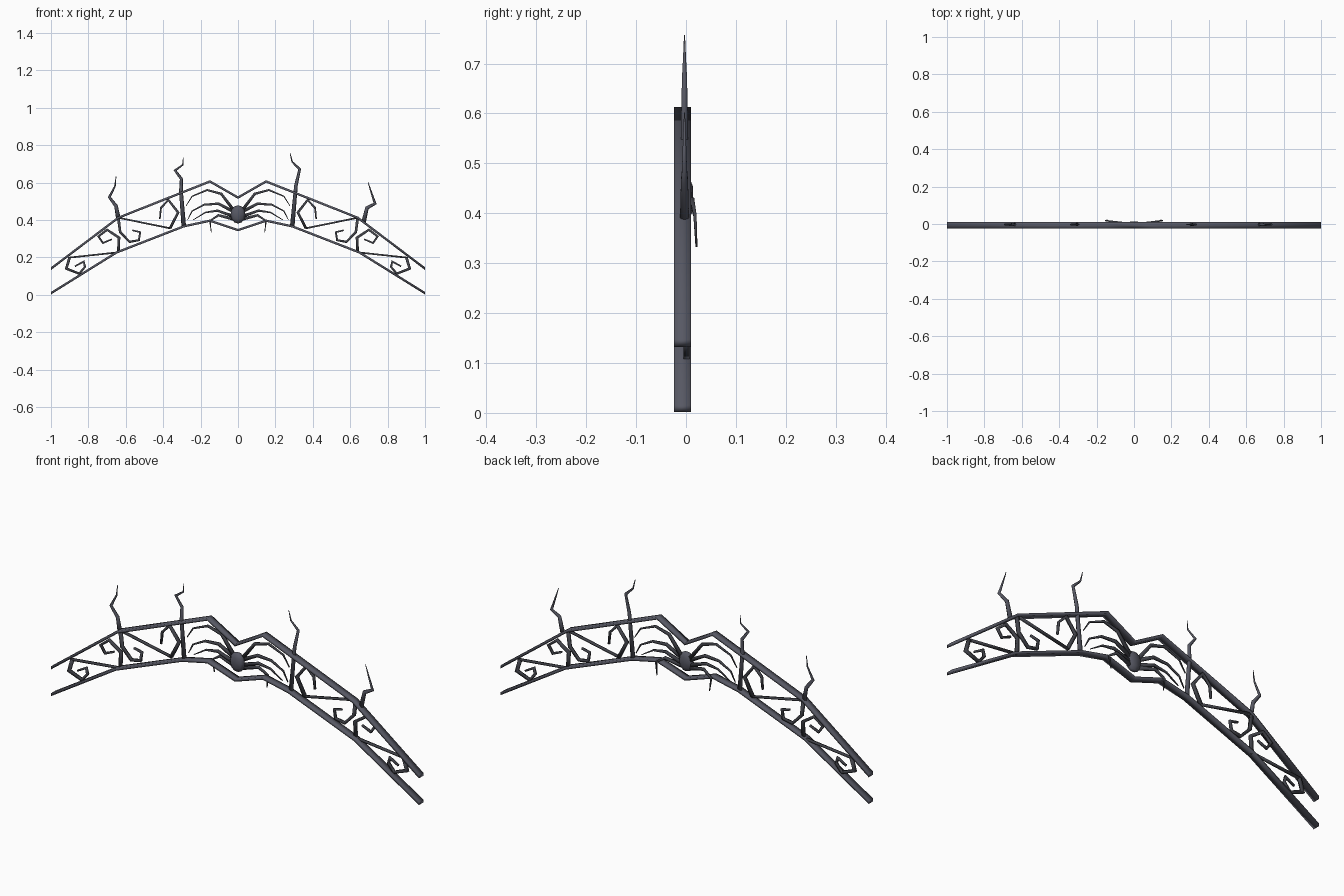
import bpy, bmesh, math
from mathutils import Vector

if "Cube" in bpy.data.objects:
    bpy.data.objects.remove(bpy.data.objects["Cube"])


def material(name, col):
    m = bpy.data.materials.new(name)
    m.diffuse_color = (*col, 1)
    m.use_nodes = True
    m.node_tree.nodes["Principled BSDF"].inputs["Base Color"].default_value = m.diffuse_color
    return m


IRON = material("blue grey iron", (0.095, 0.098, 0.126))
DARK = material("dark iron", (0.055, 0.057, 0.069))


def finish(name, bm, mat):
    bmesh.ops.recalc_face_normals(bm, faces=bm.faces)
    for f in bm.faces:
        f.smooth = True
    me = bpy.data.meshes.new(name)
    bm.to_mesh(me)
    bm.free()
    me.materials.append(mat)
    ob = bpy.data.objects.new(name, me)
    bpy.context.collection.objects.link(ob)
    return ob


def bar(name, pts, widths, depths, mat, y=0.0, sides=4, upright_ends=False):
    """Sweep a mitred section along (x, z[, y]) points; width in xz, depth in y."""
    bm = bmesh.new()
    n = len(pts)
    P = [Vector((p[0], p[1])) for p in pts]
    Y = [p[2] if len(p) > 2 else y for p in pts]
    rings = []
    for i in range(n):
        a = (P[i] - P[i - 1]).normalized() if i else (P[1] - P[0]).normalized()
        b = (P[i + 1] - P[i]).normalized() if i < n - 1 else a
        t = (a + b).normalized()
        nrm = Vector((-t.y, t.x))
        k = 1 / max(0.6, a.dot(t))
        if upright_ends and i in (0, n - 1):
            k = 1 / abs(t.x)
            nrm = Vector((0, 1))
        f = i / (n - 1)
        w = widths[0] + (widths[1] - widths[0]) * f
        d = depths[0] + (depths[1] - depths[0]) * f
        ring = []
        for s in range(sides):
            ang = 2 * math.pi * (s + 0.5) / sides
            r = 0.5 / math.cos(math.pi / sides)
            q = P[i] + nrm * (math.sin(ang) * r * w * k)
            ring.append(bm.verts.new((q.x, Y[i] + math.cos(ang) * r * d, q.y)))
        rings.append(ring)
    for r0, r1 in zip(rings, rings[1:]):
        for s in range(sides):
            u = (s + 1) % sides
            bm.faces.new((r0[s], r0[u], r1[u], r1[s]))
    bm.faces.new(rings[0])
    bm.faces.new(rings[-1])
    return finish(name, bm, mat)


def both(pts):
    """Mirror a left half (ending at x = 0) into a full path."""
    return pts + [(-x, z) for x, z in reversed(pts[:-1])]


# Arched rails
bar("upper_rail", both([(-1, .14), (-.64, .412), (-.15, .606), (0, .52)]),
    (.012, .012), (.034, .034), IRON, -.007, 4, True)
bar("lower_rail", both([(-1, .0085), (-.65, .226), (-.29, .366), (-.15, .396), (0, .346)]),
    (.012, .012), (.034, .034), IRON, -.007, 4, True)

# Crooked spikes rising from the arch
spikes = {
    "left_inner_spike": [(-.29, .366), (-.305, .555), (-.303, .62), (-.336, .665), (-.295, .695), (-.292, .735)],
    "right_inner_spike": [(.29, .366), (.31, .585), (.33, .672), (.29, .71), (.278, .757)],
    "left_outer_spike": [(-.64, .41), (-.652, .475), (-.688, .522), (-.658, .58), (-.652, .632)],
    "right_outer_spike": [(.672, .39), (.69, .465), (.733, .488), (.712, .55), (.695, .602)],
}
for name, p in spikes.items():
    bar(name, p, (.021, .003), (.018, .002), IRON, -.003, 6)

# Scrolls, braces and legs, all mirrored left and right (points are the left side)
scrolls = {
    "lower_scroll": [(-.90, .20), (-.918, .14), (-.848, .113), (-.818, .15), (-.825, .178), (-.872, .152)],
    "middle_scroll": [(-.64, .227), (-.636, .305), (-.70, .348), (-.746, .312), (-.722, .277), (-.674, .297)],
    "hanging_scroll": [(-.64, .412), (-.63, .335), (-.58, .283), (-.53, .292), (-.523, .335), (-.565, .345)],
    "upper_scroll": [(-.363, .356), (-.32, .44), (-.372, .507), (-.412, .465), (-.418, .405)],
}
braces = {
    "lower_brace": [(-.91, .198), (-.64, .227)],
    "upper_brace": [(-.64, .412), (-.36, .355)],
}
legs = {
    "first_leg": [(-.025, .455), (-.09, .54), (-.165, .56), (-.245, .527), (-.278, .475)],
    "second_leg": [(-.025, .445), (-.105, .487), (-.18, .482), (-.245, .448), (-.27, .40)],
    "third_leg": [(-.025, .42), (-.11, .45), (-.175, .44), (-.24, .40)],
    "fourth_leg": [(-.025, .405, .002), (-.105, .425, .012), (-.15, .395, .018), (-.143, .333, .021)],
}
for side, s in (("left", 1), ("right", -1)):
    def flip(p):
        return [(q[0] * s, *q[1:]) for q in p]
    for name, p in scrolls.items():
        bar(f"{side}_{name}", flip(p), (.015, .008), (.013, .009), DARK, .001)
    for name, p in braces.items():
        bar(f"{side}_{name}", flip(p), (.009, .009), (.012, .012), DARK, .001)
    for name, p in legs.items():
        bar(f"{side}_{name}", flip(p), (.017, .003), (.011, .004), DARK, .002)

# Spider body in the middle
bm = bmesh.new()
bmesh.ops.create_uvsphere(bm, u_segments=8, v_segments=6, radius=1)
for v in bm.verts:
    v.co = Vector((v.co.x * .04, max(-.8, min(.8, v.co.y)) * .022 - .004, v.co.z * .049 + .43))
finish("spider_body", bm, IRON)
